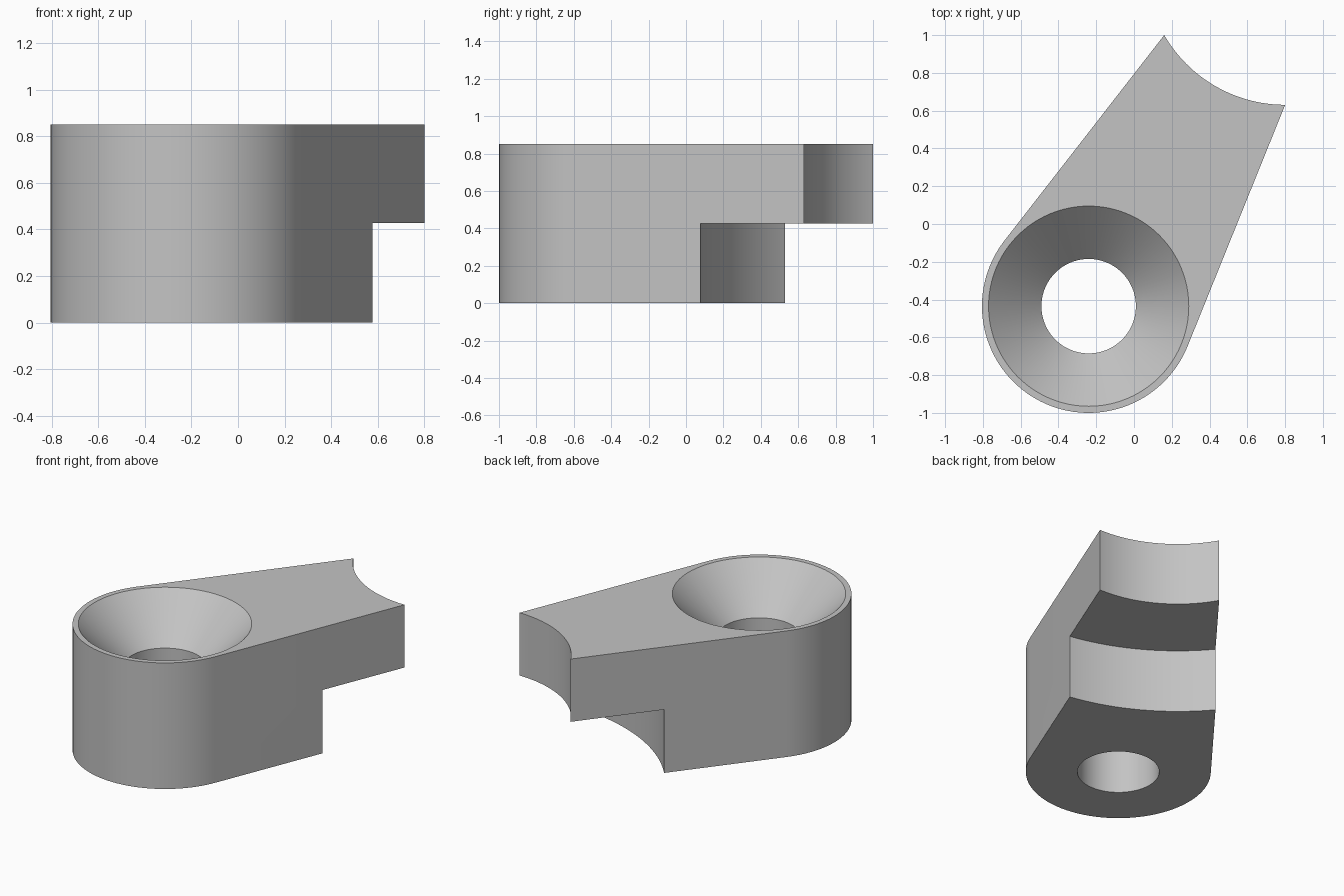
import bpy, bmesh
from math import acos, atan2, cos, sin, tau, radians
from mathutils import Vector

if "Cube" in bpy.data.objects:
    bpy.data.objects.remove(bpy.data.objects["Cube"])

HEIGHT, STEP = 0.85, 0.427
BOSS, BOSS_R = Vector((-0.24, -0.435)), 0.565
RELIEF = Vector((0.8, 1.37))            # shared axis of both concave arcs
TIP_LEFT, TIP_RIGHT = Vector((0.16, 1.0)), Vector((0.8, 0.63))


def polar(centre, radius, angle):
    return centre + radius * Vector((cos(angle), sin(angle)))


def finish(bm, name):
    bmesh.ops.recalc_face_normals(bm, faces=bm.faces)
    mesh = bpy.data.meshes.new(name)
    bm.to_mesh(mesh)
    bm.free()
    obj = bpy.data.objects.new(name, mesh)
    bpy.context.collection.objects.link(obj)
    return obj


def lathe(name, centre, profile, segments):
    """Closed solid of revolution from (radius, z) pairs."""
    bm = bmesh.new()
    rings = []
    for radius, z in profile:
        points = [polar(centre, radius, tau * i / segments) for i in range(segments)]
        rings.append([bm.verts.new((p.x, p.y, z)) for p in points])
    for low, high in zip(rings, rings[1:]):
        for i in range(segments):
            j = (i + 1) % segments
            bm.faces.new((low[i], low[j], high[j], high[i]))
    bm.faces.new(rings[0])
    bm.faces.new(rings[-1])
    return finish(bm, name)


def tangent_angle(point, side):
    d = point - BOSS
    return atan2(d.y, d.x) + side * acos(BOSS_R / d.length)


# Body: round boss with two tangent sides running out to the tips
start, end = tangent_angle(TIP_LEFT, 1), tangent_angle(TIP_RIGHT, -1) + tau
steps = 64
outline = [polar(BOSS, BOSS_R, start + (end - start) * i / steps) for i in range(steps + 1)]
outline.append(TIP_RIGHT + 0.05 * (TIP_RIGHT - outline[-1]).normalized())
outline.append(TIP_LEFT + 0.05 * (TIP_LEFT - outline[0]).normalized())
bm = bmesh.new()
base = bm.faces.new([bm.verts.new((p.x, p.y, 0)) for p in outline])
top = bmesh.ops.extrude_face_region(bm, geom=[base], use_keep_orig=True)["geom"]
bmesh.ops.translate(bm, vec=(0, 0, HEIGHT),
                    verts=[v for v in top if isinstance(v, bmesh.types.BMVert)])
body = finish(bm, "clamp_body")

# Cutters: countersunk bolt hole and stepped concave end
hole = lathe("hole_cutter", BOSS,
             [(0.25, -0.1), (0.25, 0.57), (0.53, HEIGHT), (0.53, 1)], 96)
relief = lathe("relief_cutter", RELIEF,
               [(1.312, -0.1), (1.312, STEP), (0.739, STEP), (0.739, 1)], 256)
for cutter in (hole, relief):
    cutter.hide_render = True
    cut = body.modifiers.new(cutter.name, 'BOOLEAN')
    cut.operation, cut.solver, cut.object = 'DIFFERENCE', 'EXACT', cutter

# Apply the cuts and remove the helpers
graph = bpy.context.evaluated_depsgraph_get()
result = bpy.data.meshes.new_from_object(body.evaluated_get(graph))
body.modifiers.clear()
body.data = result
for cutter in (hole, relief):
    bpy.data.objects.remove(cutter)

# Smooth curves with sharp edges
result.shade_smooth()
result.set_sharp_from_angle(angle=radians(25))

# Plain grey material
grey = bpy.data.materials.new("plain grey")
grey.use_nodes = True
colour = (0.55, 0.55, 0.55, 1)
grey.diffuse_color = colour
grey.node_tree.nodes["Principled BSDF"].inputs["Base Color"].default_value = colour
result.materials.clear()
result.materials.append(grey)
